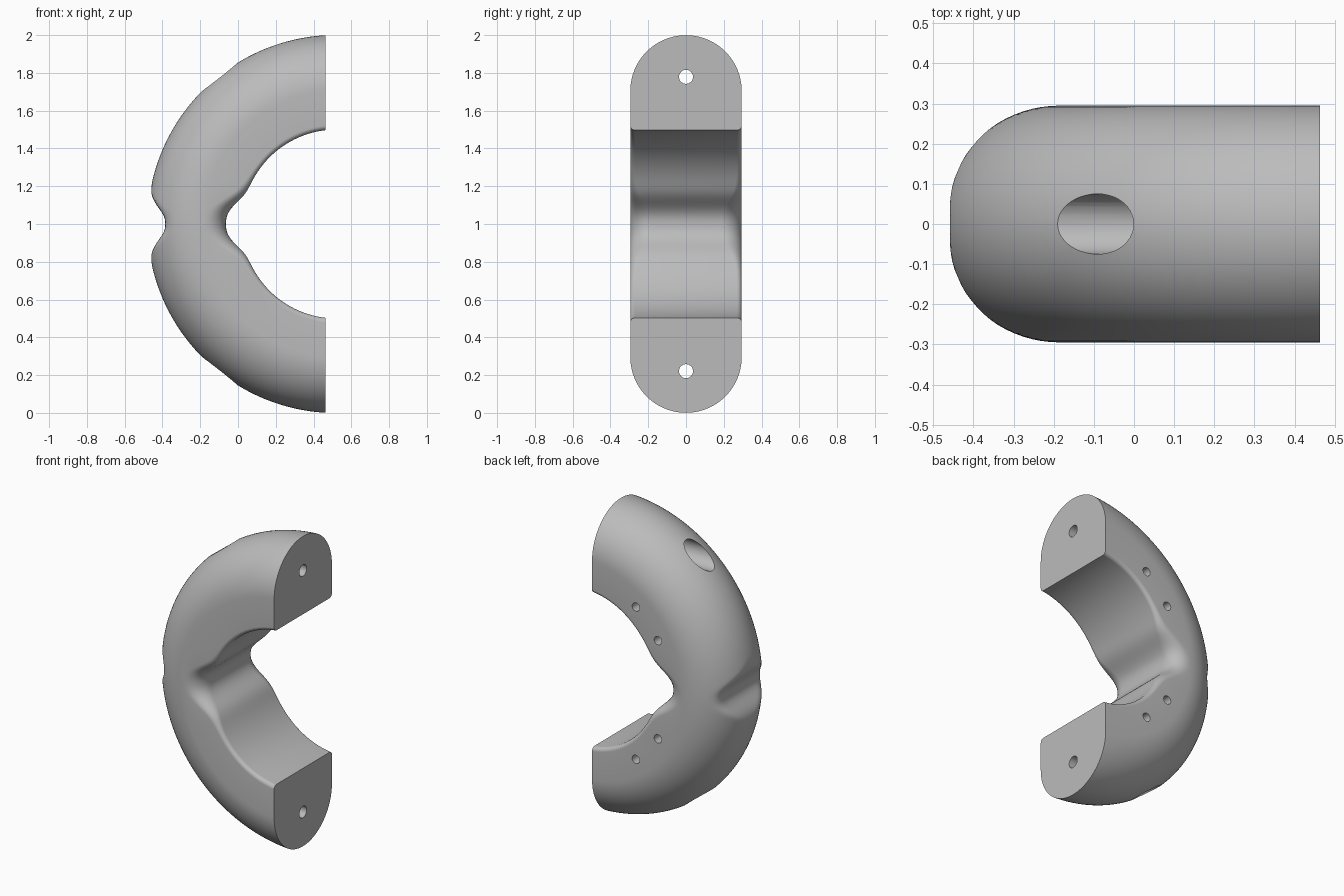
import bpy, bmesh, math
from mathutils import Matrix, Vector

cube = bpy.data.objects.get("Cube")
if cube:
    bpy.data.objects.remove(cube)

CENTRE = Vector((0.521, 0, 1))   # centre of the arch
R_OUT, R_IN, HALF = 1.001, 0.5, 0.295
END_X = 0.464


def bump(angle, width, power):
    return math.exp(-(abs(angle) / width) ** power)


def soft_min(a, b, k):
    h = max(k - abs(a - b), 0) / k
    return min(a, b) - h * h * k / 4


def section(angle):
    """Closed D-shaped section (radius, y), pinched by grooves at mid arch."""
    r_in = R_IN + 0.085 * bump(angle, 0.236, 2.5)
    groove = bump(angle, 0.116, 2.5)
    fillet = 0.025 + 0.085 * bump(angle, 0.3, 2)
    mid = R_OUT - HALF
    half = []
    for i in range(9):                       # inner edge fillet
        a = math.pi / 2 * i / 8
        half.append((r_in + fillet * (1 - math.cos(a)),
                     HALF - fillet * (1 - math.sin(a))))
    for i in range(21):                      # rounded outside
        a = math.pi / 2 * i / 20
        r = mid + HALF * math.sin(a)
        if groove > 0.002:
            r = soft_min(r, R_OUT - 0.095 * groove, 0.04 * groove)
        half.append((r, HALF * math.cos(a)))
    return half + [(r, -y) for r, y in reversed(half[:-1])]


# Sweep the section around the arch
bm = bmesh.new()
STEPS = 180
rings = []
for s in range(STEPS + 1):
    angle = math.pi * (s / STEPS - 0.5)
    rings.append([bm.verts.new(CENTRE + Vector((-r * math.cos(angle), y,
                                                r * math.sin(angle))))
                  for r, y in section(angle)])
for a, b in zip(rings, rings[1:]):
    for i in range(len(a)):
        j = (i + 1) % len(a)
        bm.faces.new((a[i], a[j], b[j], b[i]))

# Trim both ends flat and close them
bmesh.ops.bisect_plane(bm, geom=bm.verts[:] + bm.edges[:] + bm.faces[:],
                       plane_co=(END_X, 0, 0), plane_no=(1, 0, 0), clear_outer=True)
bmesh.ops.holes_fill(bm, edges=[e for e in bm.edges if e.is_boundary], sides=0)
bmesh.ops.recalc_face_normals(bm, faces=bm.faces[:])
mesh = bpy.data.meshes.new("curved_grip")
bm.to_mesh(mesh)
bm.free()
grip = bpy.data.objects.new("curved_grip", mesh)
bpy.context.collection.objects.link(grip)

grey = bpy.data.materials.new("plain_grey")
grey.use_nodes = True
grey.diffuse_color = (0.5, 0.5, 0.5, 1)
grey.node_tree.nodes["Principled BSDF"].inputs["Base Color"].default_value = (0.5, 0.5, 0.5, 1)
mesh.materials.append(grey)
bpy.context.view_layer.objects.active = grip
grip.select_set(True)


def drill(name, start, end, radius):
    """Cut a round hole between two points."""
    start, end = Vector(start), Vector(end)
    axis = end - start
    cut = bmesh.new()
    bmesh.ops.create_cone(cut, cap_ends=True, segments=40, radius1=radius,
                          radius2=radius, depth=axis.length,
                          matrix=Matrix.Translation((start + end) / 2)
                          @ axis.to_track_quat('Z', 'Y').to_matrix().to_4x4())
    data = bpy.data.meshes.new(name)
    cut.to_mesh(data)
    cut.free()
    data.materials.append(grey)
    cutter = bpy.data.objects.new(name, data)
    bpy.context.collection.objects.link(cutter)
    cutter.hide_render = True
    mod = grip.modifiers.new(name, 'BOOLEAN')
    mod.operation, mod.solver, mod.object = 'DIFFERENCE', 'EXACT', cutter
    bpy.ops.object.modifier_apply(modifier=name)
    bpy.data.objects.remove(cutter)


for side in (1, -1):
    # Bolt hole with a wide counterbore on the outside
    z = 1 + 0.779 * side
    drill("counterbore", (-0.6, 0, z), (0.1, 0, z), 0.075)
    drill("bolt_hole", (0, 0, z), (0.6, 0, z), 0.037)
    # Small blind holes in the back face
    for deg in (31, 53):
        a = math.radians(deg)
        x, z2 = CENTRE.x - 0.615 * math.cos(a), 1 + side * 0.615 * math.sin(a)
        drill("back_hole", (x, HALF - 0.15, z2), (x, HALF + 0.1, z2), 0.027)

bpy.ops.object.shade_smooth_by_angle(angle=math.radians(30))
